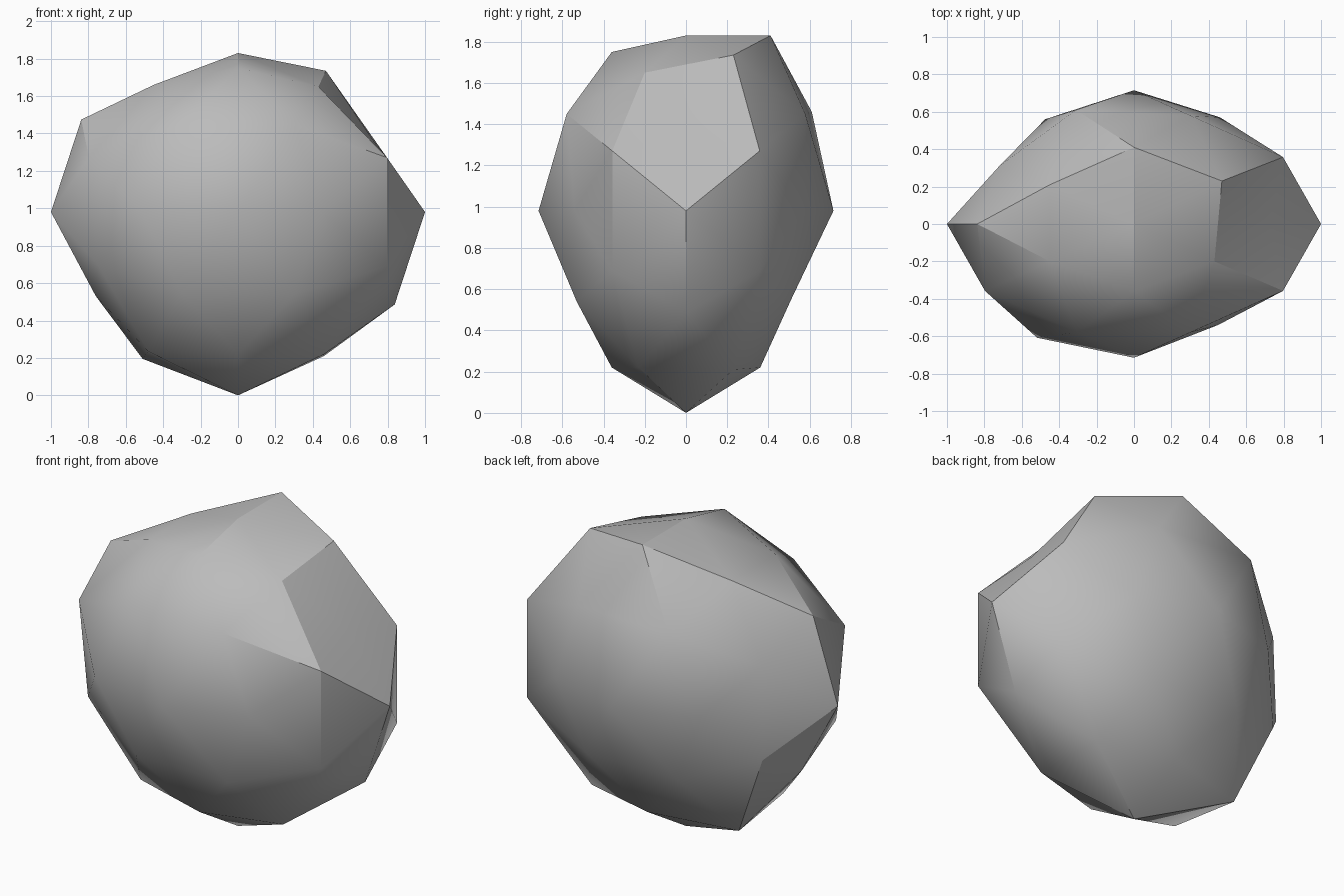
import bpy
import bmesh
from itertools import product
from mathutils import Vector

cube = bpy.data.objects.get("Cube")
if cube:
    bpy.data.objects.remove(cube, do_unlink=True)

CENTRE = Vector((0, 0, 0.98))
STRETCH = Vector((0.985, 0.715, 0.94))

# Seed directions of a once-subdivided icosahedron, cycled through the axes
SEEDS = [(0, 0, 1), (0, 0.526, 0.851), (0.309, 0.809, 0.5)]

# Chipped or bulging corners: each moves the nearest corner to this place
CHIPS = [
    # tips along the axes
    (1, 0, 0.98), (-1, 0, 0.98), (0, 0, 1.83), (0, 0, 0),
    # upper ridge
    (0, 0.41, 1.83), (0, -0.36, 1.75), (0.47, 0.23, 1.735),
    (0.43, -0.2, 1.65), (-0.45, -0.2, 1.66), (-0.45, 0.21, 1.66),
    # flattened facets
    (0.725, 0, 1.36), (-0.76, 0, 0.53), (0.45, -0.54, 0.98),
    (0.46, 0.57, 0.98), (-0.475, 0.56, 0.98), (-0.31, 0.61, 1.46),
    (-0.72, 0.31, 1.26), (-0.72, 0.31, 0.7), (-0.75, -0.34, 0.7),
    # underside
    (0, 0.36, 0.22), (0, -0.36, 0.22), (-0.51, 0.23, 0.195),
    (-0.48, -0.23, 0.235), (0.46, 0.23, 0.21), (0.46, -0.23, 0.22),
    (0.3, -0.53, 0.54), (-0.3, -0.53, 0.54),
    (0.3, 0.51, 0.55), (-0.3, 0.51, 0.55),
]


def sphere_directions():
    found = set()
    for seed in SEEDS:
        for turn in range(3):
            axis = seed[turn:] + seed[:turn]
            for signs in product((1, -1), repeat=3):
                found.add(tuple(a * s if a else 0 for a, s in zip(axis, signs)))
    return sorted(found)


# Faceted ball
bm = bmesh.new()
for direction in sphere_directions():
    bm.verts.new(Vector(direction).normalized())
bmesh.ops.convex_hull(bm, input=bm.verts[:])

# Stretch into a boulder, then chip the corners
for v in bm.verts:
    v.co = v.co * STRETCH + CENTRE
rest = [(v, v.co.copy()) for v in bm.verts]
for chip in map(Vector, CHIPS):
    nearest = min(rest, key=lambda pair: (pair[1] - chip).length)[0]
    nearest.co = chip
bmesh.ops.recalc_face_normals(bm, faces=bm.faces[:])

mesh = bpy.data.meshes.new("boulder")
bm.to_mesh(mesh)
bm.free()
boulder = bpy.data.objects.new("boulder", mesh)
bpy.context.collection.objects.link(boulder)

# Stone colour
stone = bpy.data.materials.new("stone grey")
stone.use_nodes = True
colour = (0.5, 0.5, 0.5, 1)
stone.diffuse_color = colour
stone.node_tree.nodes["Principled BSDF"].inputs["Base Color"].default_value = colour
mesh.materials.append(stone)

# Soft shading with crisp edges around the chipped facets
bpy.ops.object.select_all(action="DESELECT")
boulder.select_set(True)
bpy.context.view_layer.objects.active = boulder
bpy.ops.object.shade_smooth_by_angle()
